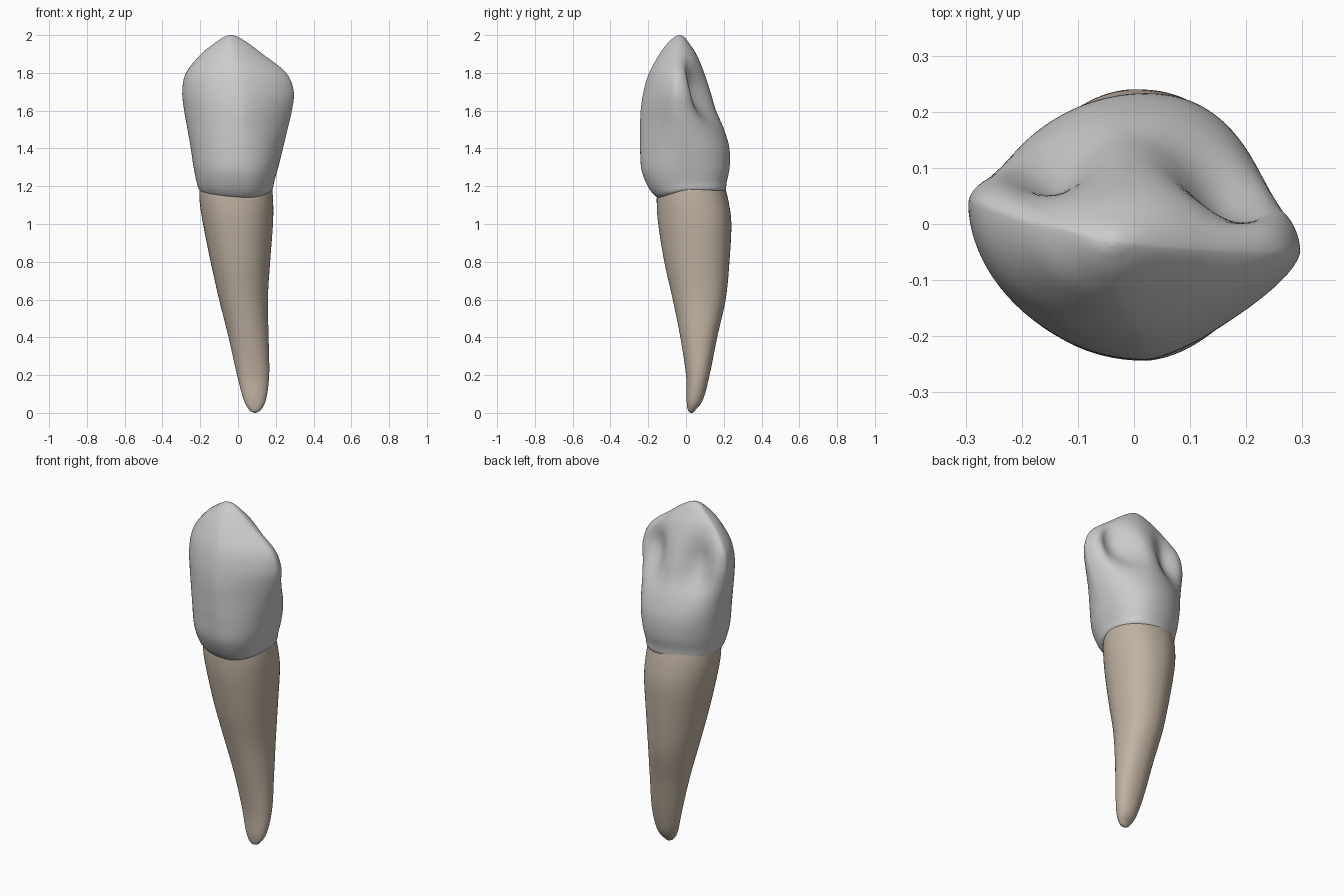
import bpy, bmesh
from math import sin, cos, pi, exp

N, STEPS = 96, 8

# Section keys: z, left x, right x, front y, back y, left-end y, right-end y
ROOT = [
    (0.00, 0.085, 0.095, 0.025, 0.035, 0.03, 0.03),
    (0.015, 0.06, 0.12, 0.01, 0.05, 0.03, 0.03),
    (0.07, 0.03, 0.148, 0.003, 0.09, 0.04, 0.04),
    (0.20, -0.005, 0.165, 0.0, 0.125, 0.06, 0.06),
    (0.40, -0.05, 0.162, -0.03, 0.165, 0.07, 0.07),
    (0.60, -0.10, 0.158, -0.07, 0.21, 0.07, 0.07),
    (0.80, -0.145, 0.17, -0.115, 0.23, 0.06, 0.06),
    (1.00, -0.185, 0.185, -0.147, 0.24, 0.05, 0.05),
    (1.12, -0.203, 0.186, -0.155, 0.225, 0.04, 0.03),
    (1.22, -0.205, 0.178, -0.15, 0.20, 0.03, 0.02)]
CROWN = [
    (1.17, -0.19, 0.165, -0.14, 0.195, 0.03, 0.02),
    (1.185, -0.207, 0.183, -0.165, 0.21, 0.03, 0.02),
    (1.225, -0.22, 0.192, -0.20, 0.216, 0.02, 0.01),
    (1.30, -0.235, 0.213, -0.235, 0.231, 0.02, 0.0),
    (1.40, -0.25, 0.238, -0.243, 0.23, 0.02, -0.01),
    (1.50, -0.267, 0.262, -0.243, 0.203, 0.02, -0.03),
    (1.60, -0.285, 0.285, -0.24, 0.163, 0.03, -0.045),
    (1.70, -0.295, 0.295, -0.225, 0.135, 0.035, -0.05),
    (1.80, -0.275, 0.255, -0.195, 0.10, 0.03, -0.05),
    (1.90, -0.195, 0.13, -0.14, 0.055, 0.0, -0.045),
    (1.96, -0.12, 0.05, -0.095, 0.015, -0.015, -0.04),
    (1.99, -0.075, 0.0, -0.06, -0.01, -0.03, -0.035),
    (2.00, -0.045, -0.03, -0.04, -0.028, -0.033, -0.033)]


def spline(keys):
    """Catmull-Rom rows through the section keys."""
    rows = []
    for i in range(len(keys) - 1):
        a, b = keys[max(i - 1, 0)], keys[i]
        c, d = keys[i + 1], keys[min(i + 2, len(keys) - 1)]
        for s in range(STEPS):
            t = s / STEPS
            rows.append([q + 0.5 * t * (r - p + t * (2*p - 5*q + 4*r - o + t * (3*(q - r) + o - p)))
                         for p, q, r, o in zip(a, b, c, d)])
    return rows + [list(keys[-1])]


def spow(v, e):
    return (1 if v >= 0 else -1) * abs(v) ** e


def bump(v, centre, width):
    return exp(-((v - centre) / width) ** 2)


def ring(row, powers, xc):
    """Superellipse; powers: front-left, front-right, back-left, back-right."""
    z, x0, x1, y0, y1, yl, yr = row
    pts = []
    for k in range(N):
        a = 2 * pi * k / N
        c, s = cos(a), sin(a)
        p = powers[2 * (s > 0) + (c > 0)]
        u, v = spow(c, 2 / p), spow(s, 2 / p)
        x = xc + u * (x1 - xc if u > 0 else xc - x0)
        end = yl + (yr - yl) * (0.5 + 0.5 * u)
        y = end + v * (y1 - end if v > 0 else end - y0)
        pts.append([x, y, z, u, v])
    return pts


def loft(name, rings, color=None):
    bm = bmesh.new()
    vs = [[bm.verts.new(p[:3]) for p in r] for r in rings]
    for a, b in zip(vs, vs[1:]):
        for k in range(N):
            j = (k + 1) % N
            bm.faces.new((a[k], a[j], b[j], b[k]))
    bm.faces.new(vs[0][::-1])
    bm.faces.new(vs[-1])
    for f in bm.faces:
        f.smooth = True
    me = bpy.data.meshes.new(name)
    bm.to_mesh(me)
    bm.free()
    ob = bpy.data.objects.new(name, me)
    bpy.context.collection.objects.link(ob)
    if color:
        mat = bpy.data.materials.new(name + "_material")
        mat.diffuse_color = color
        me.materials.append(mat)
    return ob


# Root: tapering, slightly skewed oval sections
loft("root", [ring(r, (2.25, 2.0, 1.9, 2.3), (r[1] + r[2]) / 2) for r in spline(ROOT)],
     (0.53, 0.45, 0.36, 1))

# Crown: lens-shaped toward the cusp, hollows beside the rear central ridge
rings = []
for row in spline(CROWN):
    z = row[0]
    t = min(1, max(0, (z - 1.2) / 0.4))
    t = t * t * (3 - 2 * t)
    mid = (row[1] + row[2]) / 2
    top = min(1, max(0, (z - 1.6) / 0.35))
    xc = mid + (0.02 - mid) * (1 - top)
    r = ring(row, (2.25 - 0.35 * t, 2.1 - 0.62 * t, 1.95 + 0.1 * t, 2.35 - 0.45 * t), xc)
    for p in r:
        x, y, _, u, v = p
        if v > 0:
            right = 0.095 * bump(x, 0.16, 0.09) * bump(z, 1.70, 0.14)
            left = 0.06 * bump(x, -0.14, 0.075) * bump(z, 1.70, 0.14)
            p[1] -= (right + left) * min(1, v * 1.5)
        low = min(1, max(0, (1.4 - z) / 0.21))
        p[2] -= 0.035 * low * max(0, -v) ** 1.5
    rings.append(r)
loft("crown", rings)
